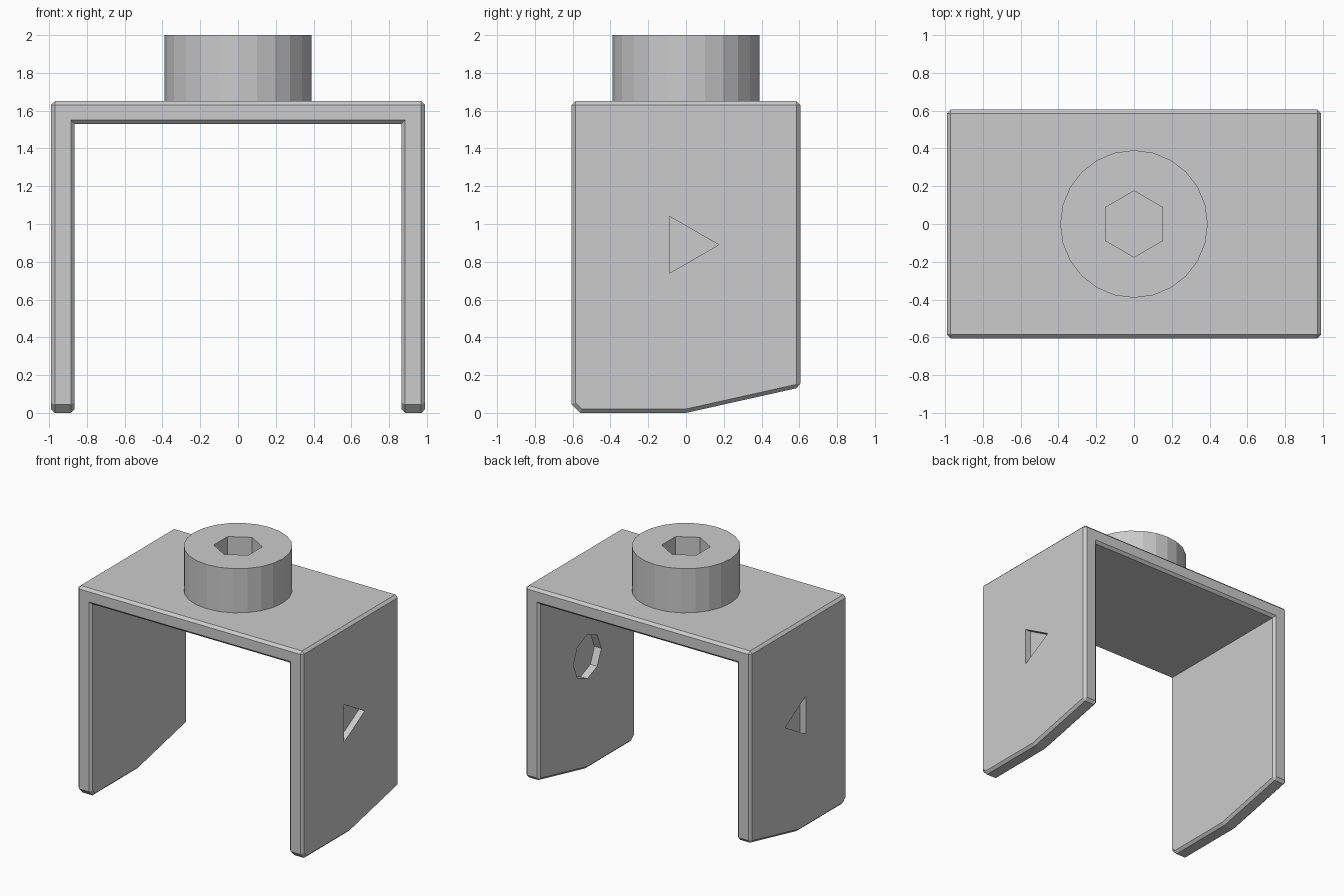
import bpy, bmesh
from math import cos, sin, pi
from mathutils import Vector

if "Cube" in bpy.data.objects:
    bpy.data.objects.remove(bpy.data.objects["Cube"])

X, Y, Z = Vector((1, 0, 0)), Vector((0, 1, 0)), Vector((0, 0, 1))


def make_object(name, bm):
    bmesh.ops.recalc_face_normals(bm, faces=bm.faces[:])
    mesh = bpy.data.meshes.new(name)
    bm.to_mesh(mesh)
    bm.free()
    obj = bpy.data.objects.new(name, mesh)
    bpy.context.collection.objects.link(obj)
    return obj


def loft(bm, rings):
    """Skin closed rings of points and cap both ends."""
    rows = [[bm.verts.new(p) for p in ring] for ring in rings]
    n = len(rows[0])
    for a, b in zip(rows, rows[1:]):
        for i in range(n):
            j = (i + 1) % n
            bm.faces.new((a[i], a[j], b[j], b[i]))
    bm.faces.new(rows[0])
    bm.faces.new(rows[-1])


def prism(name, sides, radius, start, end, u, v):
    """Regular prism from start to end, first corner along u."""
    bm = bmesh.new()
    angles = [2 * pi * i / sides for i in range(sides)]
    loft(bm, [[Vector(c) + radius * (cos(a) * u + sin(a) * v) for a in angles]
              for c in (start, end)])
    return make_object(name, bm)


def cut(target, cutter):
    cutter.hide_render = True
    cutter.hide_viewport = True
    mod = target.modifiers.new(cutter.name, 'BOOLEAN')
    mod.operation = 'DIFFERENCE'
    mod.solver = 'EXACT'
    mod.object = cutter


# U-shaped bracket: stations along y with the height of the leg ends
XO, XI, ZO, ZI = 0.99, 0.865, 1.65, 1.53
bm = bmesh.new()
rings = []
for y, zb in [(-0.605, 0.045), (-0.56, 0), (0, 0), (0.605, 0.135)]:
    outline = [(-XO, zb), (-XO, ZO), (XO, ZO), (XO, zb),
               (XI, zb), (XI, ZI), (-XI, ZI), (-XI, zb)]
    rings.append([(x, y, z) for x, z in outline])
loft(bm, rings)
bmesh.ops.recalc_face_normals(bm, faces=bm.faces[:])
bmesh.ops.dissolve_limit(bm, angle_limit=0.02, verts=bm.verts[:], edges=bm.edges[:])
# Narrow chamfer on the sharp outer edges only
sharp = [e for e in bm.edges if e.is_convex and e.calc_face_angle(0) > 0.9]
bmesh.ops.bevel(bm, geom=sharp, offset=0.02, offset_type='OFFSET',
                segments=1, profile=0.5, affect='EDGES', clamp_overlap=True)
bracket = make_object("bracket", bm)

# Triangular recesses on both outer faces
for side, label in ((-1, "left"), (1, "right")):
    cut(bracket, prism(f"triangle_cutter_{label}", 3, 0.173,
                       (side * 0.94, 0, 0.89), (side * 1.1, 0, 0.89), Y, Z))

# Octagonal recess inside the right leg
cut(bracket, prism("octagon_cutter", 8, 0.175, (0.7, 0, 0.89), (0.925, 0, 0.89), Y, Z))

# Round bolt head with hexagonal socket
bolt_head = prism("bolt_head", 24, 0.39, (0, 0, 1.64), (0, 0, 2.0), X, Y)
cut(bolt_head, prism("socket_cutter", 6, 0.175, (0, 0, 1.82), (0, 0, 2.2), Y, X))
